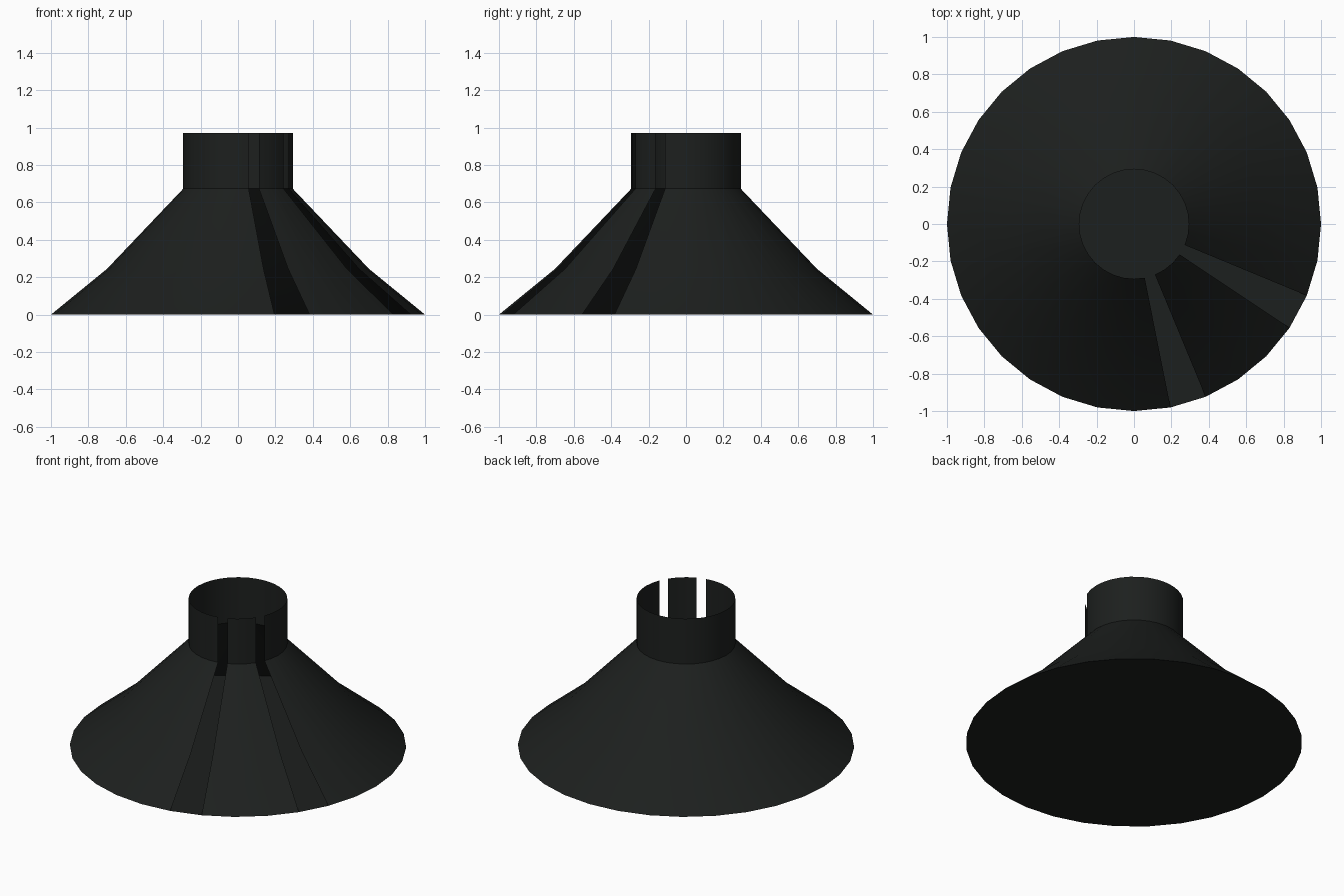
import bpy, bmesh
from math import cos, sin, pi

if "Cube" in bpy.data.objects:
    bpy.data.objects.remove(bpy.data.objects["Cube"])

SIDES = 32
PROFILE = [(1.0, 0.0), (0.70, 0.245), (0.293, 0.673), (0.293, 0.97)]
SLOTS = {25, 29}  # angular panels left open, counted from +x

black = bpy.data.materials.new("black")
black.diffuse_color = (0.012, 0.014, 0.013, 1)
black.use_nodes = True
black.node_tree.nodes["Principled BSDF"].inputs["Base Color"].default_value = black.diffuse_color


def ring(bm, radius, z):
    return [bm.verts.new((radius * cos(2 * pi * i / SIDES),
                          radius * sin(2 * pi * i / SIDES), z)) for i in range(SIDES)]


def finish(bm, name):
    mesh = bpy.data.meshes.new(name)
    bm.to_mesh(mesh)
    bm.free()
    mesh.materials.append(black)
    obj = bpy.data.objects.new(name, mesh)
    bpy.context.collection.objects.link(obj)
    return obj


# Hollow flared shell with an open neck and two full-height slots
bm = bmesh.new()
rings = [ring(bm, r, z) for r, z in PROFILE]
for low, high in zip(rings, rings[1:]):
    for i in range(SIDES):
        if i not in SLOTS:
            j = (i + 1) % SIDES
            bm.faces.new((low[i], low[j], high[j], high[i]))
shell = finish(bm, "flared_shell")
bpy.context.view_layer.objects.active = shell
shell.select_set(True)
bpy.ops.object.shade_smooth_by_angle(angle=pi / 6)

# Flat floor disc, visible through the slots and the neck
bm = bmesh.new()
bm.faces.new(ring(bm, 1.0, 0.0))
finish(bm, "floor_disc")
